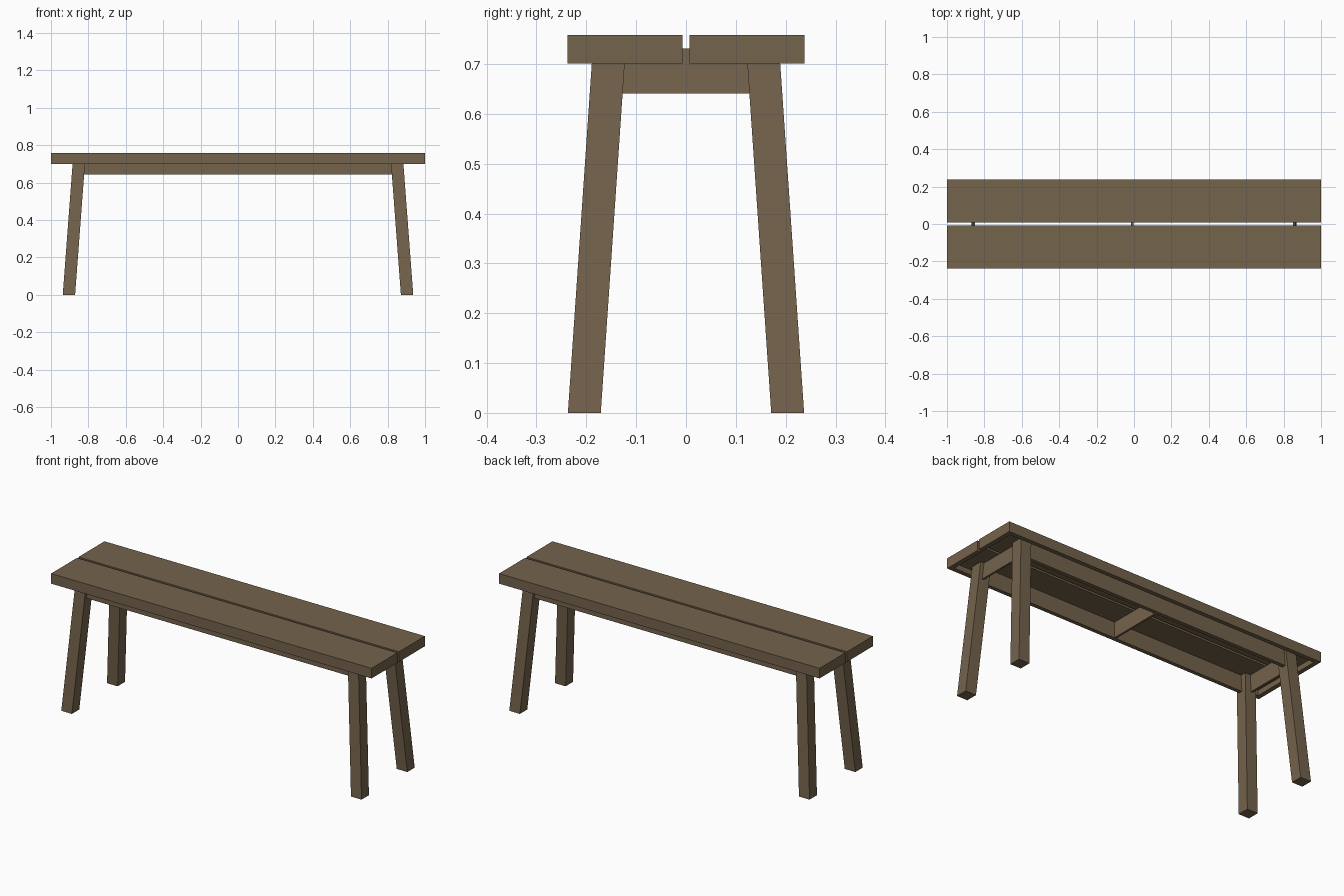
import bpy

if "Cube" in bpy.data.objects:
    bpy.data.objects.remove(bpy.data.objects["Cube"])

wood = bpy.data.materials.new("brown wood")
wood.diffuse_color = (0.175, 0.125, 0.072, 1)
wood.use_nodes = True
wood.node_tree.nodes["Principled BSDF"].inputs["Base Color"].default_value = wood.diffuse_color


def prism(name, bottom, top, z0, z1):
    """Six-sided block between two rectangles (x0, x1, y0, y1) at z0 and z1."""
    verts = []
    for (x0, x1, y0, y1), z in ((bottom, z0), (top, z1)):
        verts += [(x0, y0, z), (x1, y0, z), (x1, y1, z), (x0, y1, z)]
    faces = [(3, 2, 1, 0), (4, 5, 6, 7)]
    faces += [(i, (i + 1) % 4, (i + 1) % 4 + 4, i + 4) for i in range(4)]
    mesh = bpy.data.meshes.new(name)
    mesh.from_pydata(verts, [], faces)
    mesh.materials.append(wood)
    obj = bpy.data.objects.new(name, mesh)
    bpy.context.collection.objects.link(obj)
    return obj


def mirrored(rect, sx, sy):
    x0, x1, y0, y1 = rect
    xs, ys = sorted((x0 * sx, x1 * sx)), sorted((y0 * sy, y1 * sy))
    return (*xs, *ys)


for sy, side in ((-1, "front"), (1, "back")):
    # seat plank, hollowed underneath with a rim on the outer edges
    plank = mirrored((-1, 1, 0.007, 0.238), 1, sy)
    seat = prism(side + "_seat_plank", plank, plank, 0.701, 0.758)
    pocket = mirrored((-0.975, 0.975, -0.01, 0.213), 1, sy)
    cutter = prism(side + "_pocket_cutter", pocket, pocket, 0.65, 0.731)
    cutter.hide_render = True
    cutter.hide_viewport = True
    cut = seat.modifiers.new("pocket", "BOOLEAN")
    cut.operation, cut.object, cut.solver = "DIFFERENCE", cutter, "EXACT"
    # long rail under the seat, ends cut to the leg slope
    prism(side + "_rail", mirrored((-0.835, 0.835, 0.155, 0.177), 1, sy),
          mirrored((-0.83, 0.83, 0.153, 0.175), 1, sy), 0.643, 0.731)
    # splayed legs
    for sx, end in ((-1, "left"), (1, "right")):
        prism(f"{side}_{end}_leg", mirrored((0.871, 0.937, 0.171, 0.237), sx, sy),
              mirrored((0.816, 0.882, 0.121, 0.187), sx, sy), 0, 0.731)

# end aprons between the legs, leaning with them
for sx, end in ((-1, "left"), (1, "right")):
    prism(end + "_apron", mirrored((0.857, 0.868, -0.135, 0.135), sx, 1),
          mirrored((0.850, 0.861, -0.13, 0.13), sx, 1), 0.641, 0.731)

# middle brace between the rails
mid = (-0.016, -0.004, -0.16, 0.16)
prism("middle_brace", mid, mid, 0.644, 0.731)
